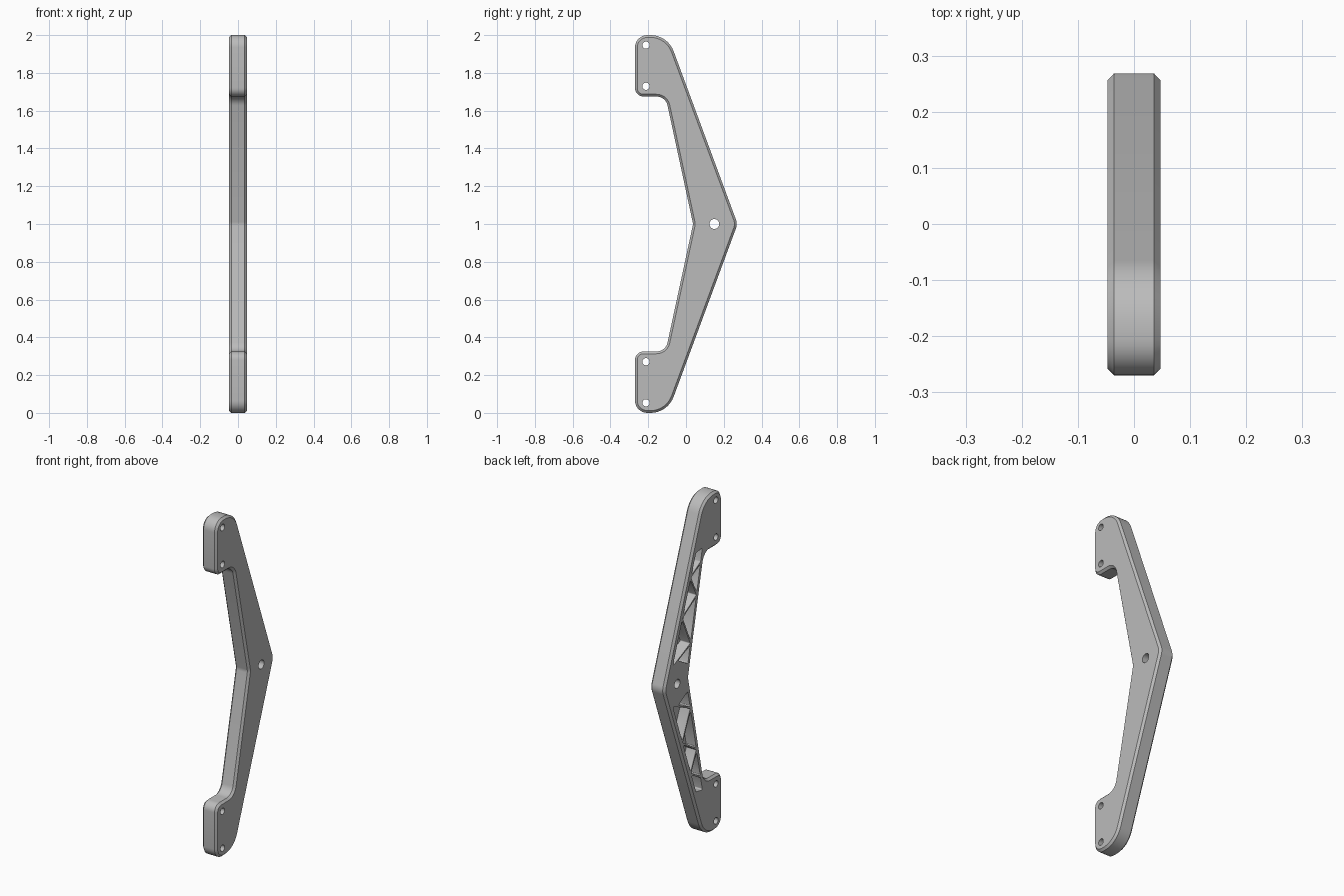
import bpy, bmesh, math
from mathutils import Vector

if "Cube" in bpy.data.objects:
    bpy.data.objects.remove(bpy.data.objects["Cube"])

HALF = 0.0475      # half thickness of the plate
FLOOR = 0.017      # x of the pocket floor
RIM, RIB = 0.033, 0.009

metal = bpy.data.materials.new("light_grey")
metal.diffuse_color = (0.5, 0.5, 0.5, 1)
metal.use_nodes = True
metal.node_tree.nodes["Principled BSDF"].inputs["Base Color"].default_value = metal.diffuse_color


def rounded(points, steps=8):
    """Round each corner of a (y, z, radius) polygon with a true arc."""
    out = []
    for i, (y, z, r) in enumerate(points):
        p = Vector((y, z))
        a = (Vector(points[i - 1][:2]) - p).normalized()
        b = (Vector(points[(i + 1) % len(points)][:2]) - p).normalized()
        half = a.angle(b) / 2
        c = p + (a + b).normalized() * r / math.sin(half)
        t = r / math.tan(half)
        u, v = p + a * t - c, p + b * t - c
        w = u.angle(v)
        for k in range(steps + 1):
            f = k / steps
            out.append(c + (u * math.sin((1 - f) * w) + v * math.sin(f * w)) / math.sin(w))
    return out


def circle(y, z, r, n=32):
    return [Vector((y + r * math.cos(2 * math.pi * k / n),
                    z + r * math.sin(2 * math.pi * k / n))) for k in range(n)]


def prism(bm, loop, x0, x1):
    """Extrude a (y, z) loop along x and return its cap edges."""
    base = bm.faces.new([bm.verts.new((x0, p.x, p.y)) for p in loop])
    ext = bmesh.ops.extrude_face_region(bm, geom=[base])["geom"]
    bmesh.ops.translate(bm, vec=(x1 - x0, 0, 0),
                        verts=[g for g in ext if isinstance(g, bmesh.types.BMVert)])
    cap = [g for g in ext if isinstance(g, bmesh.types.BMFace)][0]
    return list(base.edges) + list(cap.edges)


def finish(bm, name):
    bmesh.ops.recalc_face_normals(bm, faces=bm.faces)
    mesh = bpy.data.meshes.new(name)
    bm.to_mesh(mesh)
    bm.free()
    obj = bpy.data.objects.new(name, mesh)
    mesh.materials.append(metal)
    bpy.context.collection.objects.link(obj)
    return obj


def inset(poly, d):
    """Move every side of a convex polygon inward by d."""
    mid = sum(poly, Vector((0, 0))) / len(poly)
    lines = []
    for i, p in enumerate(poly):
        e = (poly[(i + 1) % len(poly)] - p).normalized()
        n = Vector((-e.y, e.x))
        if n.dot(mid - p) < 0:
            n = -n
        lines.append((p + n * d, e))
    out = []
    for i, (p, e) in enumerate(lines):
        q, f = lines[i - 1]
        s = (q - p).cross(f) / e.cross(f)
        out.append(p + e * s)
    return out


# Arm edge lines: y as a function of height above the middle
def outer(z):
    return Vector((0.273 - 0.37 * (z - 1) - RIM, z))


def inner(z):
    return Vector((0.0375 - 0.214 * (z - 1) + RIM - 0.007, z))


# Plate outline, upper half mirrored to the lower half
upper = [(0.273, 1.0, 0.07), (-0.097, 2.0, 0.13), (-0.27, 2.0, 0.065),
         (-0.27, 1.675, 0.045), (-0.108, 1.675, 0.06), (0.0375, 1.0, 0.05)]
lower = [(y, 2 - z, r) for y, z, r in reversed(upper[1:-1])]
bm = bmesh.new()
edges = prism(bm, rounded(upper + lower), -HALF, HALF)
bmesh.ops.bevel(bm, geom=edges, offset=0.012, segments=1, affect='EDGES')
plate = finish(bm, "bracket_plate")

# Truss pockets between zigzag ribs, and the bolt holes
nodes = [outer(1.11), inner(1.19), outer(1.37), inner(1.455), outer(1.58), inner(1.635)]
cells = [nodes[i:i + 3] for i in range(4)]
cells.append([outer(1.58), inner(1.635), inner(1.72), outer(1.71)])
cells.append([inner(1.19), inner(1.075), Vector((0.15, 1.133))])
bm = bmesh.new()
for cell in cells:
    loop = rounded([(p.x, p.y, 0.006) for p in inset(cell, RIB / 2)], 4)
    for side in (1, -1):
        prism(bm, [Vector((p.x, 1 + side * (p.y - 1))) for p in loop], -0.1, FLOOR)
for y, z, r in [(-0.212, 1.947, 0.019), (-0.212, 1.729, 0.019), (0.15, 1.0, 0.026),
                (-0.212, 0.271, 0.019), (-0.212, 0.053, 0.019)]:
    prism(bm, circle(y, z, r), -0.1, 0.1)
cutter = finish(bm, "pocket_cutter")
cutter.hide_render = True

# Cut, then smooth the rounded sides while keeping edges sharp
mod = plate.modifiers.new("pockets", 'BOOLEAN')
mod.operation, mod.solver, mod.object = 'DIFFERENCE', 'EXACT', cutter
bpy.context.view_layer.objects.active = plate
plate.select_set(True)
bpy.ops.object.modifier_apply(modifier=mod.name)
bpy.data.objects.remove(cutter)
bpy.ops.object.shade_smooth_by_angle(angle=math.radians(30))
